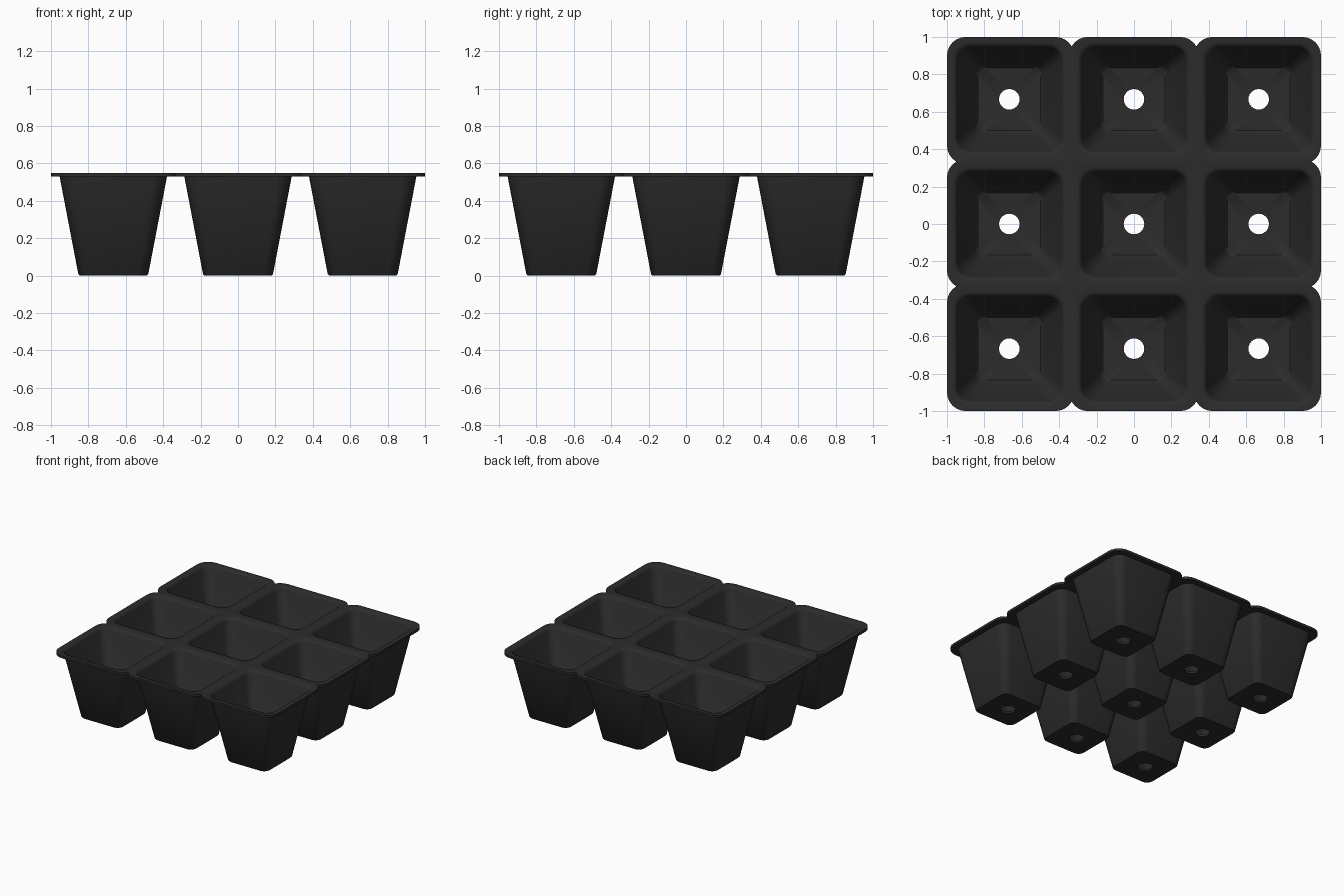
import bpy
import bmesh
import math

cube = bpy.data.objects.get("Cube")
if cube:
    bpy.data.objects.remove(cube)

PITCH = 2 / 3          # spacing of the cells
HALF = PITCH / 2
TOP, UNDER = 0.55, 0.53
STEPS = 6              # segments per rounded corner
CORNERS = [(1, 1), (-1, 1), (-1, -1), (1, -1)]

# Half width, corner radius and height, from the lip down the inside,
# through the drain hole and back up the outside
PROFILE = [
    (0.302, 0.085, TOP), (0.288, 0.08, 0.545), (0.279, 0.075, UNDER),
    (0.182, 0.05, 0.035), (0.167, 0.045, 0.02),
    (0.055, 0.055, 0.016), (0.055, 0.055, 0),
    (0.179, 0.05, 0), (0.187, 0.055, 0.008), (0.287, 0.08, UNDER),
]


def corner_arc(sx, sy, half_x, half_y, radius):
    """Points around one rounded corner, in counter-clockwise order."""
    points = []
    for k in range(STEPS + 1):
        t = math.pi / 2 * k / STEPS
        if sx * sy < 0:
            t = math.pi / 2 - t
        points.append((sx * (half_x - radius + radius * math.cos(t)),
                       sy * (half_y - radius + radius * math.sin(t))))
    return points


def rounded_square(half, radius):
    return [p for sx, sy in CORNERS for p in corner_arc(sx, sy, half, half, radius)]


def shared(index, side):
    """True where the cell has a neighbour on that side."""
    return 0 <= index + side <= 2


def rim_outline(col, row):
    """Rounded outside corners, notches between edge cells, square inside."""
    radius = 0.1
    overlap = radius * (1 - math.sin(math.radians(60)))
    points = []
    for sx, sy in CORNERS:
        in_x, in_y = shared(col, sx), shared(row, sy)
        if in_x and in_y:
            arc = corner_arc(sx, sy, HALF, HALF, 0)
        else:
            arc = corner_arc(sx, sy, HALF + overlap * in_x,
                             HALF + overlap * in_y, radius)
        points += [(max(-HALF, min(HALF, x)), max(-HALF, min(HALF, y))) for x, y in arc]
    return points


def on_seam(a, b, index):
    """True where an outline edge lies on the border with a neighbour."""
    mid = (a + b) / 2
    return abs(mid) > HALF - 1e-5 and shared(index, 1 if mid > 0 else -1)


def add_cell(bm, col, row):
    cx, cy = (col - 1) * PITCH, (row - 1) * PITCH
    outline = rim_outline(col, row)
    loops = [(outline, TOP)]
    loops += [(rounded_square(h, r), z) for h, r, z in PROFILE]
    loops.append((outline, UNDER))
    rings = [[bm.verts.new((cx + x, cy + y, z)) for x, y in pts] for pts, z in loops]
    count = len(outline)
    for upper, lower in zip(rings, rings[1:]):
        for k in range(count):
            n = (k + 1) % count
            bm.faces.new((upper[k], upper[n], lower[n], lower[k]))
    # Outer edge of the rim
    for k in range(count):
        n = (k + 1) % count
        (ax, ay), (bx, by) = outline[k], outline[n]
        if not (on_seam(ax, bx, col) or on_seam(ay, by, row)):
            bm.faces.new((rings[-1][k], rings[-1][n], rings[0][n], rings[0][k]))


# Nine joined cells
bm = bmesh.new()
for col in range(3):
    for row in range(3):
        add_cell(bm, col, row)
bmesh.ops.remove_doubles(bm, verts=bm.verts, dist=1e-4)
bmesh.ops.recalc_face_normals(bm, faces=bm.faces)
mesh = bpy.data.meshes.new("seedling_tray")
bm.to_mesh(mesh)
bm.free()

# Black plastic
plastic = bpy.data.materials.new("black_plastic")
plastic.use_nodes = True
colour = (0.025, 0.025, 0.025, 1)
plastic.diffuse_color = colour
plastic.node_tree.nodes["Principled BSDF"].inputs["Base Color"].default_value = colour
mesh.materials.append(plastic)

tray = bpy.data.objects.new("seedling_tray", mesh)
bpy.context.collection.objects.link(tray)
bpy.ops.object.select_all(action="DESELECT")
tray.select_set(True)
bpy.context.view_layer.objects.active = tray
bpy.ops.object.shade_smooth_by_angle(angle=math.radians(40))
